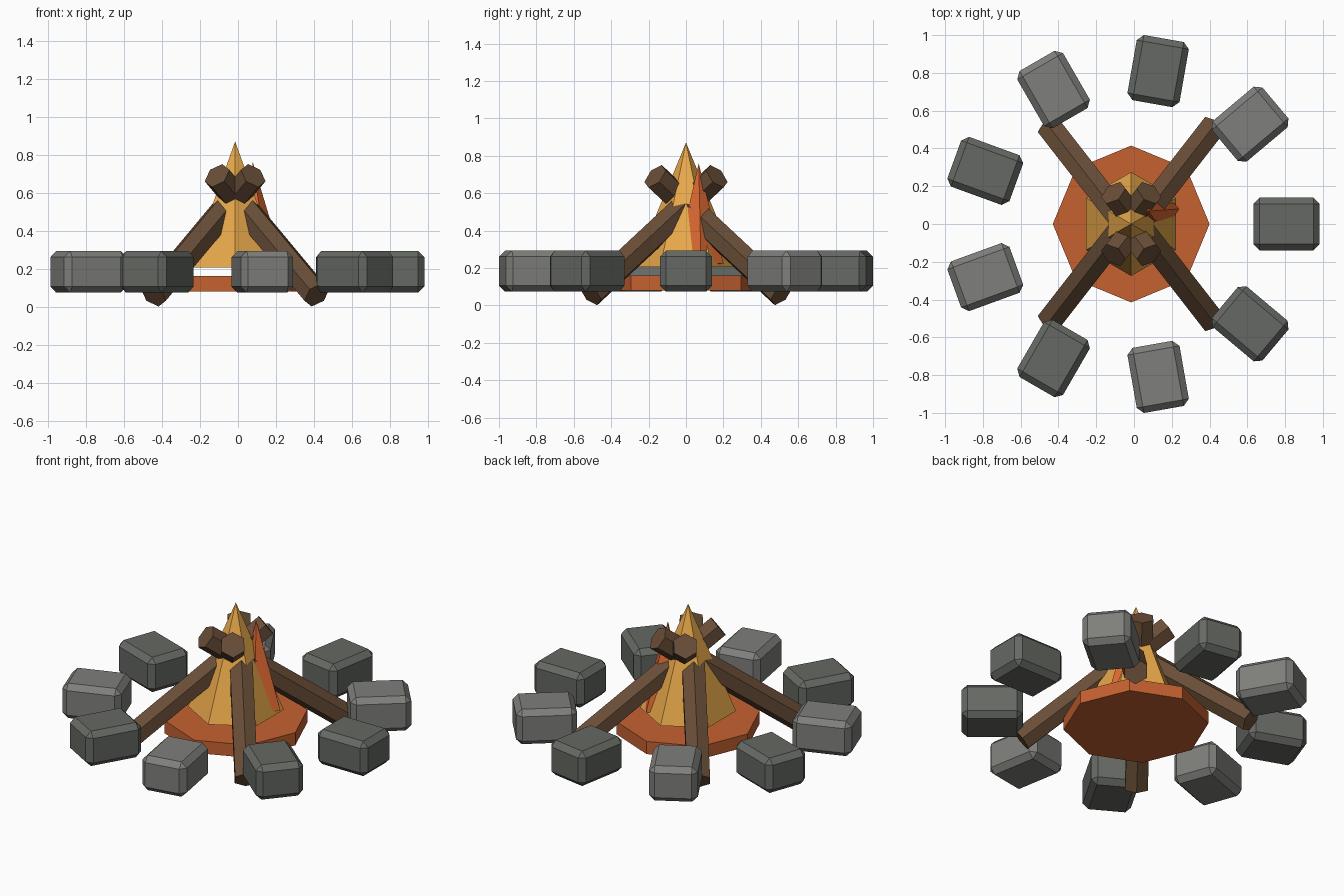
import bpy, bmesh
from math import radians, cos, sin
from mathutils import Vector, Matrix

if "Cube" in bpy.data.objects:
    bpy.data.objects.remove(bpy.data.objects["Cube"])

CX = -0.015  # centre of the ring of stones


def material(name, rgb):
    m = bpy.data.materials.new(name)
    m.diffuse_color = (*rgb, 1)
    m.use_nodes = True
    m.node_tree.nodes["Principled BSDF"].inputs["Base Color"].default_value = m.diffuse_color
    return m


STONE_DARK = material("stone_dark", (0.13, 0.14, 0.125))
STONE_LIGHT = material("stone_light", (0.21, 0.215, 0.20))
WOOD = material("wood", (0.14, 0.075, 0.038))
EMBER = material("ember", (0.56, 0.12, 0.03))
FLAME = material("flame", (0.82, 0.40, 0.07))
INNER = material("flame_orange", (0.72, 0.14, 0.03))


def finish(name, bm, mat, matrix):
    me = bpy.data.meshes.new(name)
    bm.to_mesh(me)
    bm.free()
    me.materials.append(mat)
    ob = bpy.data.objects.new(name, me)
    ob.matrix_world = matrix
    bpy.context.collection.objects.link(ob)
    return ob


def prism(name, base, top, sides, r1, r2, mat):
    """Capped cone or cylinder running from base to top."""
    base, top = Vector(base), Vector(top)
    d = top - base
    bm = bmesh.new()
    bmesh.ops.create_cone(bm, cap_ends=True, segments=sides,
                          radius1=r1, radius2=r2, depth=d.length)
    if r2 == 0:
        bmesh.ops.remove_doubles(bm, verts=bm.verts[:], dist=1e-5)
    rot = Matrix() if d.x == d.y == 0 else d.to_track_quat('Z', 'Y').to_matrix().to_4x4()
    return finish(name, bm, mat, Matrix.Translation((base + top) / 2) @ rot)


# Ring of nine chamfered stones in alternating shades
for i in range(9):
    a = radians(40 * i)
    bm = bmesh.new()
    bmesh.ops.create_cube(bm, size=1)
    bmesh.ops.scale(bm, vec=(0.35, 0.28, 0.22), verts=bm.verts[:])
    bmesh.ops.bevel(bm, geom=bm.edges[:], offset=0.033, segments=1,
                    affect='EDGES', profile=0.5)
    place = Matrix.Translation((CX + 0.822 * cos(a), 0.822 * sin(a), 0.183))
    finish(f"stone_{i + 1}", bm, STONE_LIGHT if i % 2 else STONE_DARK,
           place @ Matrix.Rotation(a, 4, 'Z'))

# Four leaning hexagonal logs crossing over the middle
for sx in (-1, 1):
    for sy in (-1, 1):
        side = ("left" if sx < 0 else "right") + ("_front" if sy < 0 else "_back")
        prism(f"log_{side}", (CX + sx * 0.43, sy * 0.51, 0.061),
              (CX - sx * 0.095, -sy * 0.165, 0.69), 6, 0.075, 0.075, WOOD)

# Ember bed and the two flames
prism("ember_bed", (CX, 0, 0.08), (CX, 0, 0.16), 8, 0.415, 0.415, EMBER)
prism("main_flame", (CX, 0, 0.205), (CX, 0, 0.87), 6, 0.275, 0, FLAME)
prism("small_flame", (0.105, 0.07, 0.22), (0.078, 0.068, 0.76), 5, 0.135, 0, INNER)
